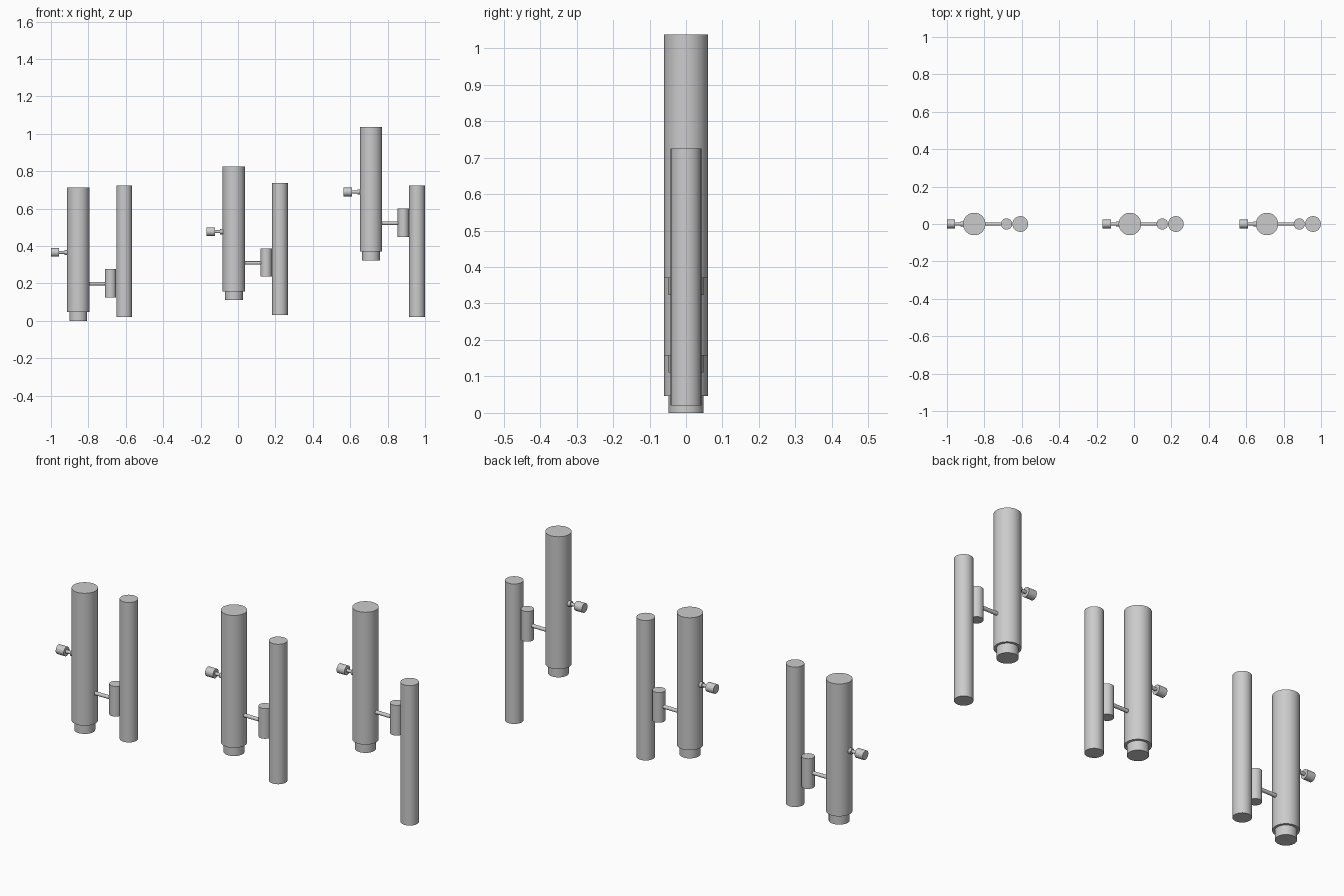
import bpy
from math import pi

cube = bpy.data.objects.get("Cube")
if cube:
    bpy.data.objects.remove(cube, do_unlink=True)

# Single grey material
grey = bpy.data.materials.new("plain grey")
grey.use_nodes = True
colour = (0.6, 0.6, 0.6, 1)
grey.diffuse_color = colour
grey.node_tree.nodes["Principled BSDF"].inputs["Base Color"].default_value = colour


def finish(obj, name):
    obj.name = name
    obj.data.materials.append(grey)
    bpy.ops.object.shade_smooth_by_angle()


def upright(name, x, radius, low, high):
    """Vertical cylinder between two heights."""
    bpy.ops.mesh.primitive_cylinder_add(
        vertices=48, radius=radius, depth=high - low, location=(x, 0, (low + high) / 2))
    finish(bpy.context.object, name)


def sideways(name, z, radius, start, end):
    """Horizontal cylinder along x."""
    bpy.ops.mesh.primitive_cylinder_add(
        vertices=32, radius=radius, depth=end - start,
        location=((start + end) / 2, 0, z), rotation=(0, pi / 2, 0))
    finish(bpy.context.object, name)


def build_unit(label, x, base, pole_base):
    body = base + 0.047
    # Main column with its narrower foot
    upright(label + "_column", x, 0.06, body, body + 0.667)
    upright(label + "_foot", x, 0.048, base, body)
    # Side knob on a thin stem with a collar at the column
    knob = body + 0.319
    sideways(label + "_knob", knob, 0.023, x - 0.146, x - 0.102)
    sideways(label + "_knob_stem", knob, 0.008, x - 0.102, x - 0.058)
    sideways(label + "_knob_collar", knob, 0.014, x - 0.073, x - 0.058)
    # Arm reaching to the clamp and the tall pole
    sideways(label + "_arm", body + 0.152, 0.009, x + 0.058, x + 0.146)
    upright(label + "_clamp", x + 0.173, 0.03, body + 0.078, body + 0.23)
    upright(label + "_pole", x + 0.246, 0.042, pole_base, pole_base + 0.705)


build_unit("right", -0.854, 0.0, 0.02)
build_unit("middle", -0.022, 0.111, 0.032)
build_unit("left", 0.711, 0.323, 0.02)
